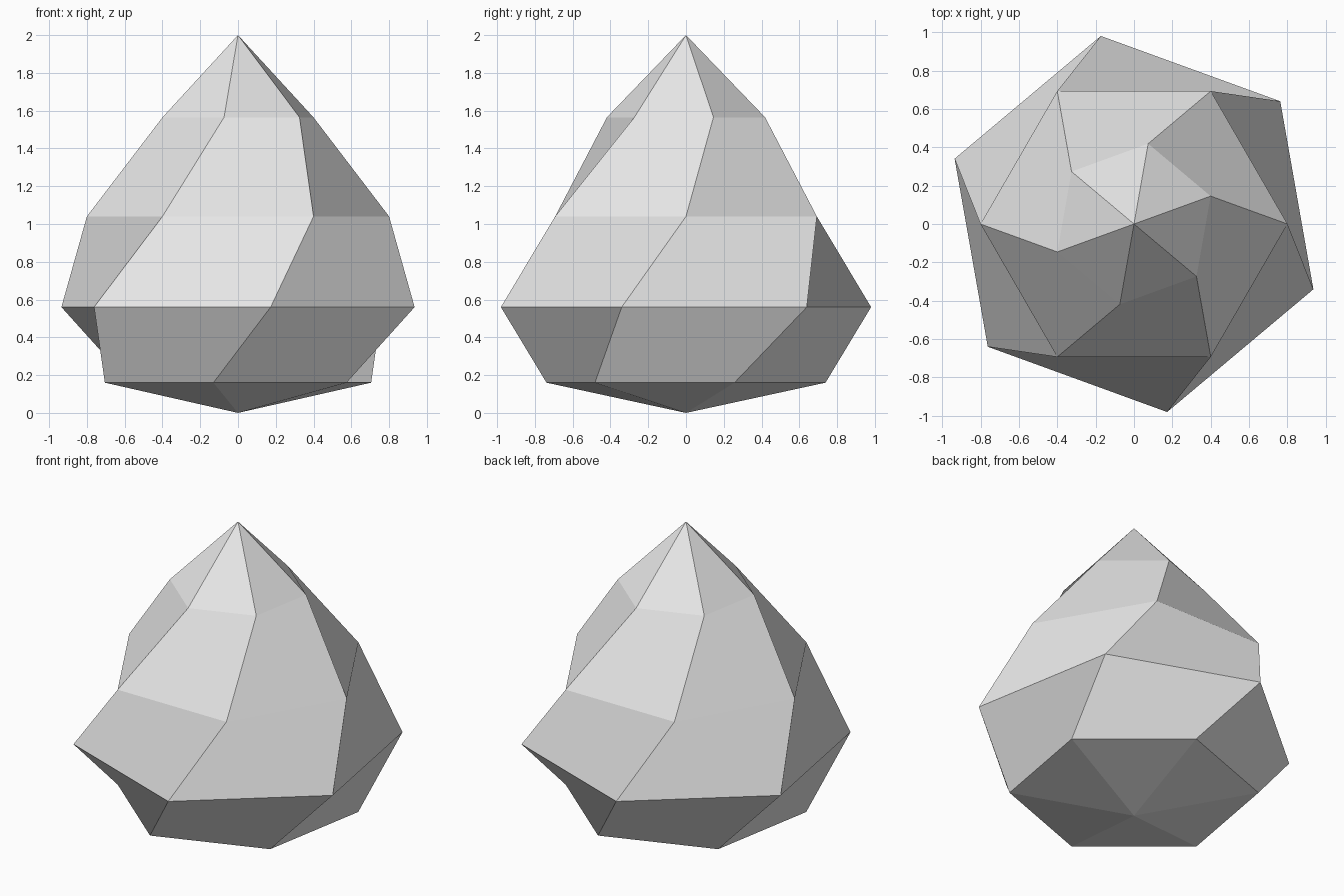
import bpy, bmesh
from math import cos, sin, radians

cube = bpy.data.objects.get("Cube")
if cube:
    bpy.data.objects.remove(cube, do_unlink=True)

SIDES = 6
# Rings from bottom to top: radius, height; each is turned 20 degrees further
RINGS = [(0.75, 0.16), (0.995, 0.56), (0.8, 1.04), (0.425, 1.565)]
START, TWIST = -40, 20

stone = bpy.data.materials.new("light_grey_stone")
stone.use_nodes = True
grey = (0.8, 0.8, 0.8, 1)
stone.diffuse_color = grey
stone.node_tree.nodes["Principled BSDF"].inputs["Base Color"].default_value = grey

bm = bmesh.new()
rings = []
for k, (r, z) in enumerate(RINGS):
    angles = [radians(START + TWIST * k + 360 / SIDES * i) for i in range(SIDES)]
    rings.append([bm.verts.new((r * cos(a), r * sin(a), z)) for a in angles])
bottom = bm.verts.new((0, 0, 0))
tip = bm.verts.new((0, 0, 2))

for i in range(SIDES):
    j = (i + 1) % SIDES
    # Twisted bands, then the shallow base and the pointed top
    for low, high in zip(rings, rings[1:]):
        bm.faces.new((low[i], low[j], high[j], high[i]))
    bm.faces.new((bottom, rings[0][j], rings[0][i]))
    bm.faces.new((rings[-1][i], rings[-1][j], tip))

mesh = bpy.data.meshes.new("twisted_gem")
bm.to_mesh(mesh)
bm.free()
mesh.materials.append(stone)
gem = bpy.data.objects.new("twisted_gem", mesh)
bpy.context.collection.objects.link(gem)
